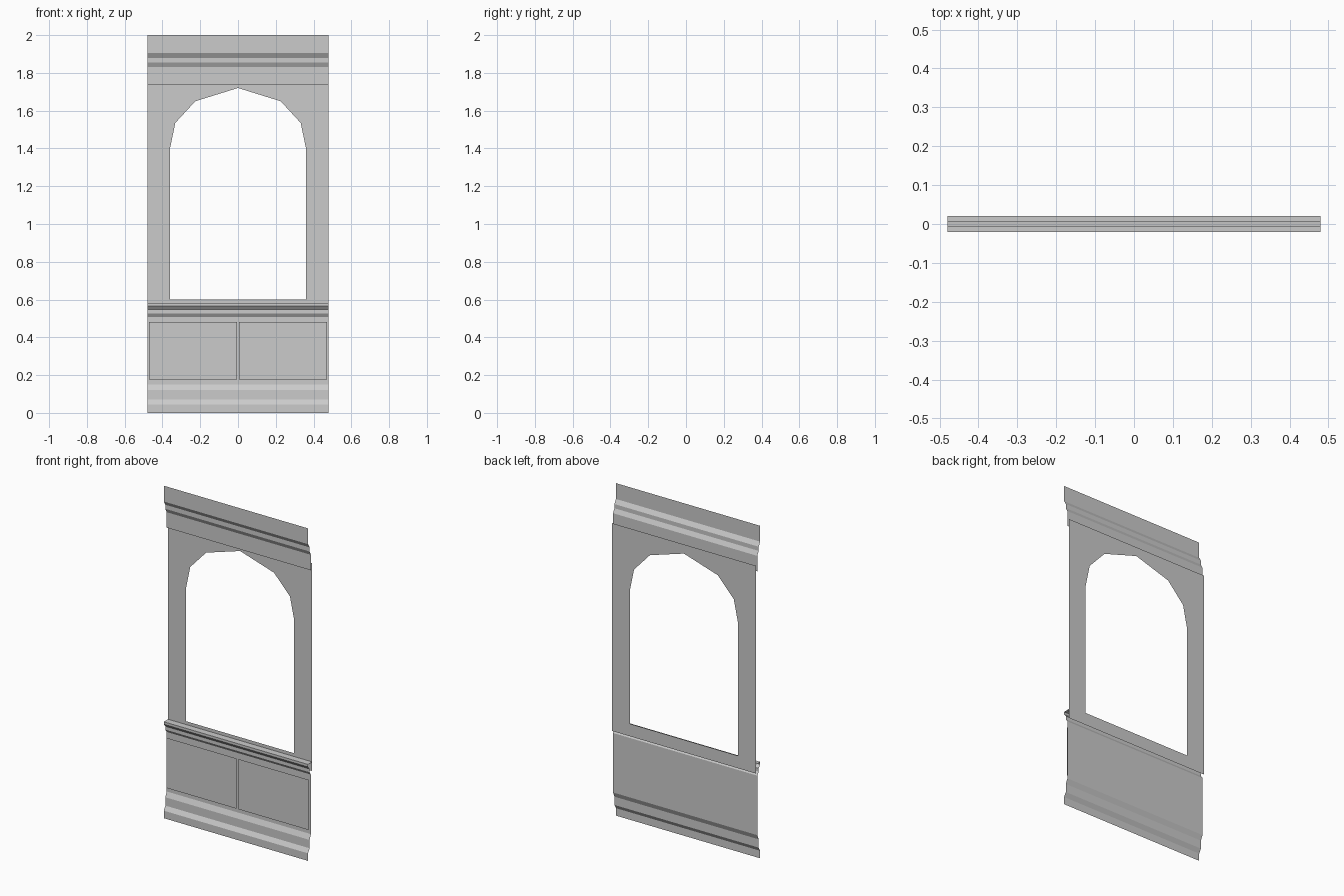
import bpy, bmesh

if "Cube" in bpy.data.objects:
    bpy.data.objects.remove(bpy.data.objects["Cube"])

HALF = 0.48                                # half width of the wall section
FRONT, STEP, WALL, BACK = -0.02, -0.005, 0.008, 0.02   # depth levels


def finish(name, bm, mirror=False):
    mesh = bpy.data.meshes.new(name)
    bm.to_mesh(mesh)
    bm.free()
    obj = bpy.data.objects.new(name, mesh)
    bpy.context.collection.objects.link(obj)
    if mirror:
        obj.modifiers.new("Mirror", 'MIRROR').use_axis[0] = True
    return obj


def moulding(name, profile):
    """Sweep a (y, z) profile, listed bottom to top, across the width."""
    bm = bmesh.new()
    rows = [[bm.verts.new((x, y, z)) for x in (-HALF, HALF)] for y, z in profile]
    for (a, b), (d, c) in zip(rows, rows[1:]):
        bm.faces.new((a, b, c, d))
    return finish(name, bm)


# Skirting, flat wainscot and dado rail with its ledge, as one sheet
moulding("lower_wall", [
    (FRONT, 0), (FRONT, 0.045), (STEP, 0.07), (STEP, 0.12), (WALL, 0.15),
    (WALL, 0.508), (STEP, 0.527), (STEP, 0.547), (FRONT, 0.565),
    (FRONT, 0.58), (BACK, 0.58)])

# Stepped cornice
moulding("cornice", [
    (WALL, 1.737), (WALL, 1.83), (STEP, 1.855), (STEP, 1.88),
    (FRONT, 1.905), (FRONT, 2.0)])

# Window wall: right half of the sheet around the faceted arch, mirrored
outline = [(0, 0.525), (HALF, 0.525), (HALF, 1.775), (0, 1.775),
           (0, 1.72), (0.226, 1.65), (0.332, 1.535), (0.36, 1.4),
           (0.36, 0.6), (0, 0.6)]
bm = bmesh.new()
bm.faces.new([bm.verts.new((x, BACK, z)) for x, z in outline])
finish("window_wall", bm, mirror=True)

# Raised panels with bevelled borders
bm = bmesh.new()
face = bm.faces.new([bm.verts.new((x, WALL, z)) for x, z in
                     ((0.006, 0.178), (0.472, 0.178), (0.472, 0.48), (0.006, 0.48))])
bm.normal_update()
bmesh.ops.inset_region(bm, faces=[face], thickness=0.036, use_even_offset=True)
for v in face.verts:
    v.co.y = STEP
finish("raised_panels", bm, mirror=True)
